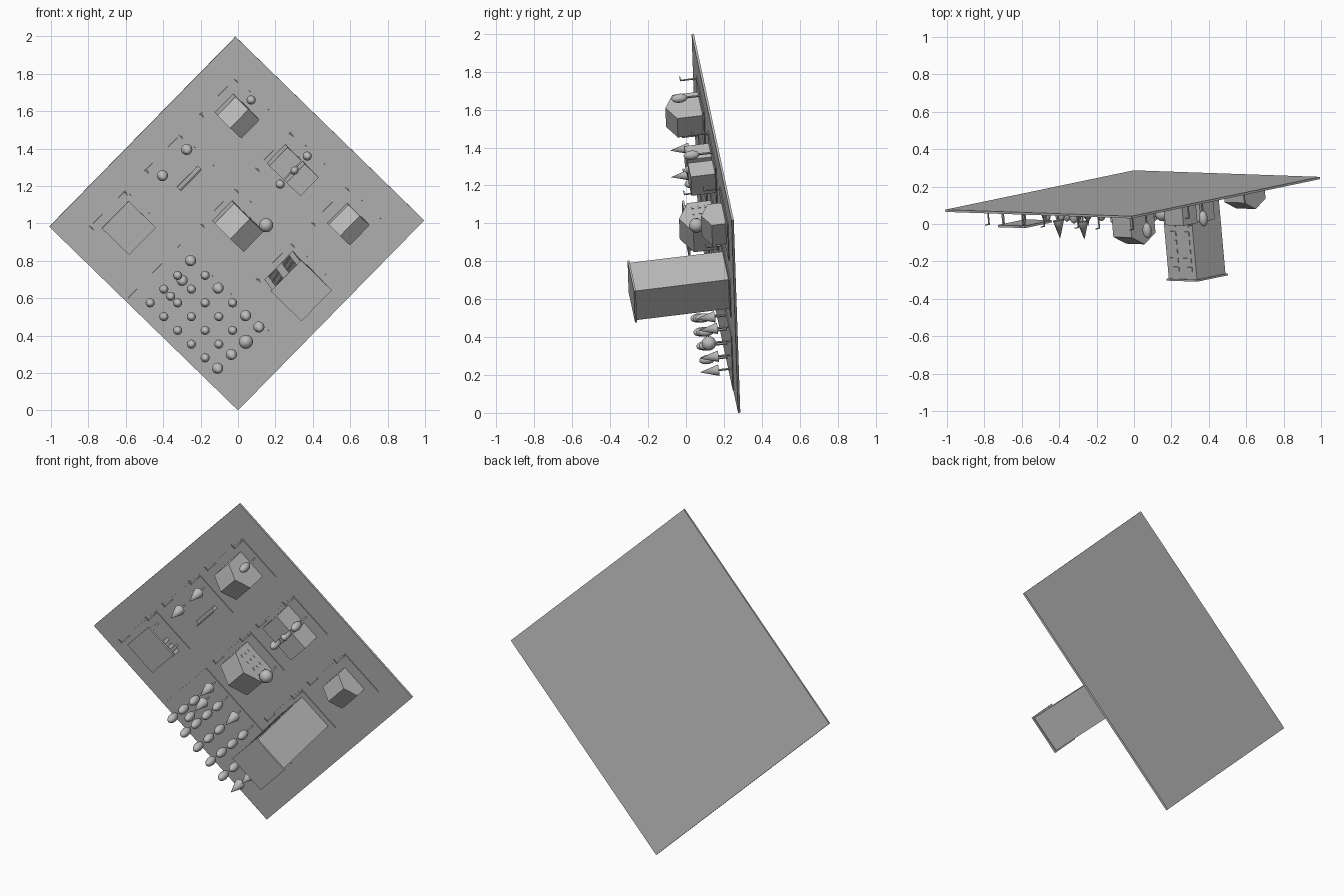
import bpy, bmesh
from mathutils import Matrix, Vector

cube = bpy.data.objects.get("Cube")
if cube:
    bpy.data.objects.remove(cube)

mat = bpy.data.materials.new("plain_grey")
mat.use_nodes = True
GREY = (0.5, 0.5, 0.5, 1)
mat.diffuse_color = GREY
mat.node_tree.nodes["Principled BSDF"].inputs["Base Color"].default_value = GREY

# Board frame: u and v run along the board edges, h stands out of it
SIDE = 1.423
U = Vector((1, -0.035, 1.02)).normalized()
V = Vector((-1, -0.21, 0.985))
V = (V - U * V.dot(U)).normalized()
N = U.cross(V)
FRAME = Matrix((U, V, N)).transposed().to_4x4()
FRAME.translation = (0, 0.275, 0)


def finish(name, bm, smooth=False):
    bmesh.ops.recalc_face_normals(bm, faces=bm.faces)
    bm.transform(FRAME)
    mesh = bpy.data.meshes.new(name)
    bm.to_mesh(mesh)
    bm.free()
    mesh.materials.append(mat)
    if smooth:
        mesh.polygons.foreach_set("use_smooth", [True] * len(mesh.polygons))
    obj = bpy.data.objects.new(name, mesh)
    bpy.context.collection.objects.link(obj)
    return obj


def add_box(bm, u, v, h, su, sv, sh):
    """Box centred on u, v with its base at height h."""
    m = Matrix.Translation((u, v, h + sh / 2)) @ Matrix.Diagonal((su, sv, sh, 1))
    bmesh.ops.create_cube(bm, size=1, matrix=m)


def box(name, *dims):
    bm = bmesh.new()
    add_box(bm, *dims)
    finish(name, bm)


def house(name, u, v, su, sv, eave, ridge):
    """Gabled block with its ridge along u."""
    bm = bmesh.new()
    profile = [(-sv / 2, 0), (sv / 2, 0), (sv / 2, eave), (0, ridge), (-sv / 2, eave)]
    face = bm.faces.new([bm.verts.new((u - su / 2, v + p, h)) for p, h in profile])
    new = bmesh.ops.extrude_face_region(bm, geom=[face])["geom"]
    bmesh.ops.translate(bm, vec=(su, 0, 0),
                        verts=[e for e in new if isinstance(e, bmesh.types.BMVert)])
    finish(name, bm)


def on_board(x, z, h):
    """Board position whose point at height h lies at x, z."""
    x, z = x - h * N.x, z - h * N.z
    det = U.x * V.z - V.x * U.z
    return (x * V.z - V.x * z) / det, (U.x * z - x * U.z) / det


def tree(x, z, kind):
    u, v = on_board(x, z, 0.11)
    bm = bmesh.new()
    add_box(bm, u, v, 0, 0.008, 0.008, 0.09)
    if kind == "cone":
        bmesh.ops.create_cone(bm, cap_ends=True, segments=16, radius1=0.03, radius2=0,
                              depth=0.1, matrix=Matrix.Translation((u, v, 0.115)))
    else:
        size = (0.038, 0.038, 0.038) if kind == "ball" else (0.024, 0.024, 0.042)
        m = Matrix.Translation((u, v, 0.112)) @ Matrix.Diagonal((*size, 1))
        bmesh.ops.create_uvsphere(bm, u_segments=16, v_segments=10, radius=1, matrix=m)
    obj = finish(kind + "_tree", bm, True)
    bpy.context.view_layer.objects.active = obj
    bpy.ops.object.select_all(action="DESELECT")
    obj.select_set(True)
    bpy.ops.object.shade_smooth_by_angle()


def lamp(u, v):
    bm = bmesh.new()
    add_box(bm, u, v, 0, 0.006, 0.006, 0.09)
    add_box(bm, u, v + 0.012, 0.086, 0.006, 0.03, 0.005)
    finish("street_lamp", bm)


# Ground board and lots
box("ground_board", SIDE / 2, SIDE / 2, -0.012, SIDE, SIDE, 0.012)
LOW, MID, HIGH = (f * SIDE for f in (0.2, 0.497, 0.792))
lots = [(HIGH, HIGH), (MID, HIGH), (LOW, HIGH), (HIGH, MID), (MID, MID),
        (HIGH, LOW), (MID, LOW)]
for u, v in lots:
    box("lot", u, v, 0, 0.28, 0.28, 0.005)
    for side in (-1, 1):
        lamp(u + side * 0.13, v + 0.13)
box("woodland_lot", 0.22, 0.5, 0, 0.4, 0.7, 0.005)

# Gabled houses
house("upper_house", HIGH, HIGH, 0.14, 0.18, 0.14, 0.19)
house("middle_house", MID, MID, 0.15, 0.22, 0.13, 0.19)
house("corner_house", HIGH, LOW, 0.15, 0.16, 0.08, 0.125)

# Small windows on the middle house gable
bm = bmesh.new()
for row in range(3):
    for col in (-0.07, -0.025, 0.025, 0.07):
        add_box(bm, MID + 0.076, MID + col, 0.03 + row * 0.035, 0.004, 0.016, 0.014)
finish("house_windows", bm)

# Twin flat blocks
for dv in (-0.065, 0.065):
    box("flat_block", HIGH, MID + dv, 0, 0.14, 0.105, 0.135)

# Tower with parapet slab and two columns of windows
box("tower", MID, LOW, 0, 0.215, 0.215, 0.5)
box("tower_roof_slab", MID, LOW, 0.5, 0.232, 0.232, 0.01)
bm = bmesh.new()
for row in range(9):
    for col in (-0.05, 0.05):
        add_box(bm, MID + col, LOW + 0.109, 0.05 + row * 0.048, 0.06, 0.006, 0.024)
finish("tower_windows", bm)

# Fuel station: canopy, posts and pumps
box("canopy", LOW + 0.01, HIGH, 0.095, 0.205, 0.205, 0.012)
for su in (-1, 1):
    for sv in (-1, 1):
        box("canopy_post", LOW + 0.01 + su * 0.08, HIGH + sv * 0.08, 0, 0.01, 0.01, 0.095)
for i in range(3):
    box("fuel_pump", LOW + 0.06, HIGH - 0.1 + i * 0.04, 0, 0.025, 0.02, 0.05)

# Park bench: seat and back on two legs
bench_u, bench_v = on_board(-0.26, 1.24, 0.05)
box("bench_seat", bench_u, bench_v, 0.03, 0.16, 0.025, 0.008)
box("bench_back", bench_u, bench_v - 0.012, 0.03, 0.16, 0.006, 0.03)
for side in (-1, 1):
    box("bench_leg", bench_u + side * 0.07, bench_v, 0, 0.01, 0.02, 0.03)

# Woodland planted in rows, every second row ending in a cone tree
STEP = 0.0735
for row in range(5):
    for col in range(4):
        kind = "cone" if col == 3 and row % 2 == 0 else "oval"
        tree(-0.47 + STEP * (row + col), 0.575 + STEP * (col - row), kind)
for col, kind in enumerate(("cone", "cone", "ball", "cone")):
    tree(-0.105 + STEP * col, 0.22 + STEP * col, kind)

# Single trees
for x, z, kind in ((-0.36, 0.61, "oval"), (-0.295, 0.69, "cone"), (0.07, 1.66, "oval"),
                   (-0.4, 1.25, "cone"), (-0.27, 1.39, "cone"), (0.15, 0.99, "ball"),
                   (0.37, 1.36, "oval"), (0.3, 1.285, "oval"), (0.225, 1.21, "oval")):
    tree(x, z, kind)
